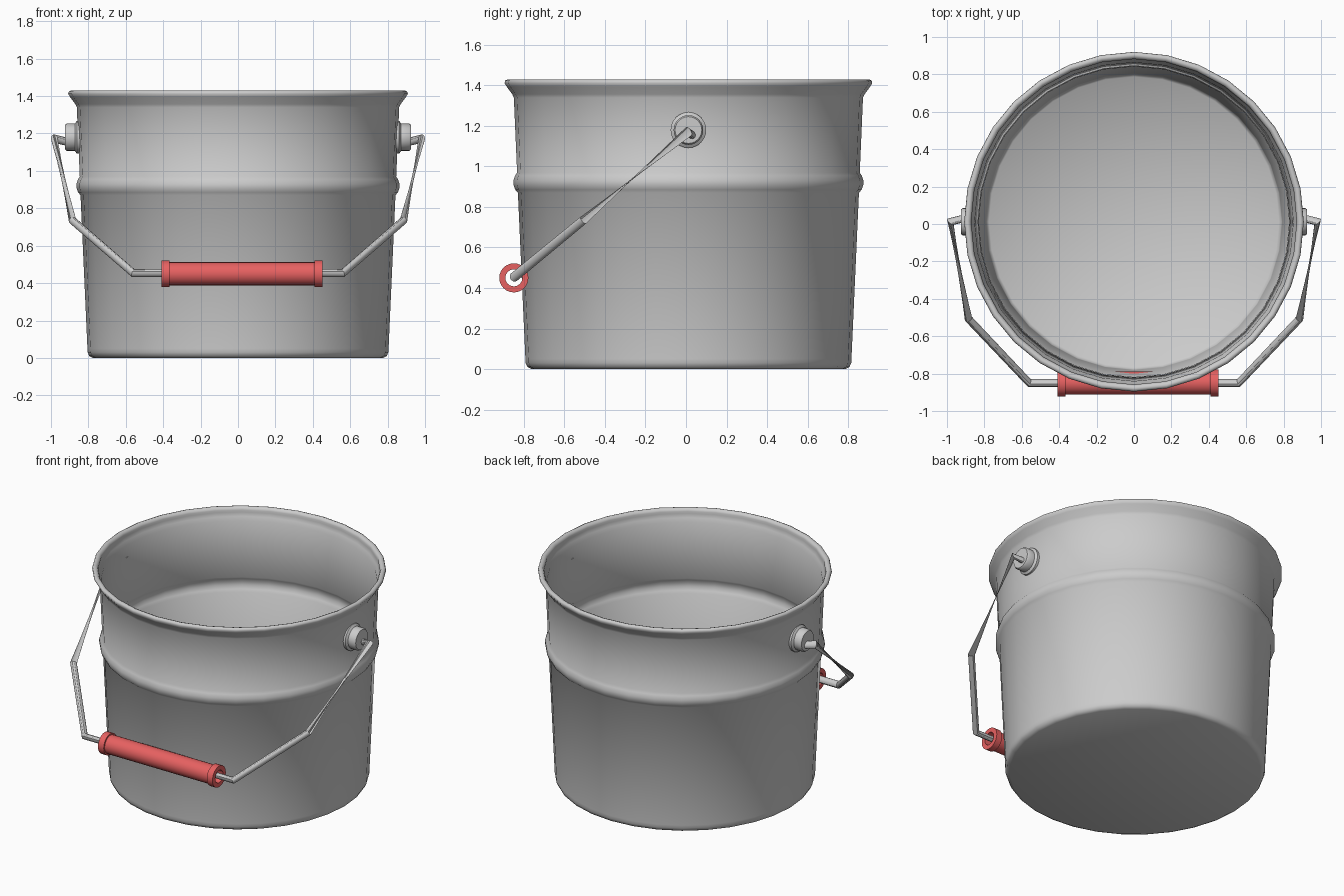
import bpy, bmesh, math
from mathutils import Matrix, Vector

if "Cube" in bpy.data.objects:
    bpy.data.objects.remove(bpy.data.objects["Cube"])

CY = 0.012      # bucket axis
PIVOT_Z = 1.18  # handle pivot height


def lathe(name, profile, segs, matrix, closed=False, mat=None, angle=35):
    """Spin (radius, height) points about local z, then place with matrix."""
    bm = bmesh.new()
    rings = []
    for r, h in profile:
        if r == 0:
            rings.append([bm.verts.new((0, 0, h))] * segs)
        else:
            rings.append([bm.verts.new((r * math.cos(math.tau * i / segs),
                                        r * math.sin(math.tau * i / segs), h))
                          for i in range(segs)])
    if closed:
        rings.append(rings[0])
    for a, b in zip(rings, rings[1:]):
        for i in range(segs):
            j = (i + 1) % segs
            bm.faces.new(list(dict.fromkeys((a[i], a[j], b[j], b[i]))))
    bmesh.ops.recalc_face_normals(bm, faces=bm.faces)
    bm.transform(matrix)
    if matrix.determinant() < 0:
        bmesh.ops.reverse_faces(bm, faces=bm.faces)
    me = bpy.data.meshes.new(name)
    bm.to_mesh(me)
    bm.free()
    ob = bpy.data.objects.new(name, me)
    bpy.context.collection.objects.link(ob)
    if mat:
        me.materials.append(mat)
    bpy.ops.object.select_all(action='DESELECT')
    bpy.context.view_layer.objects.active = ob
    ob.select_set(True)
    bpy.ops.object.shade_smooth_by_angle(angle=math.radians(angle))
    return ob


# Bucket shell: outside wall, rolled rim, then back down the inside
outer = [(0, 0), (0.775, 0), (0.795, 0.01), (0.804, 0.03), (0.805, 0.05),
         (0.842, 0.87), (0.855, 0.885), (0.864, 0.91), (0.864, 0.93),
         (0.856, 0.955), (0.846, 0.97), (0.862, 1.34), (0.870, 1.357),
         (0.898, 1.395), (0.908, 1.412), (0.904, 1.425), (0.892, 1.43)]
inner = [(0.878, 1.425), (0.870, 1.41), (0.872, 1.395), (0.864, 1.37),
         (0.852, 1.345), (0.834, 0.97), (0.844, 0.955), (0.852, 0.93),
         (0.852, 0.91), (0.843, 0.885), (0.830, 0.87), (0.793, 0.05),
         (0.790, 0.03), (0.775, 0.015), (0, 0.015)]
lathe("bucket", outer + inner, 32, Matrix.Translation((0, CY, 0)), angle=60)

# Handle mounts on both sides
hub = [(0, 0.845), (0.088, 0.845), (0.088, 0.862), (0.073, 0.872), (0.073, 0.915),
       (0.066, 0.925), (0, 0.925)]
for side, s in (("right", 1), ("left", -1)):
    m = (Matrix.Translation((0, CY, PIVOT_Z))
         @ Matrix.Rotation(s * math.pi / 2, 4, 'Y'))
    lathe("handle_mount_" + side, hub, 24, m, angle=40)

# Bent wire handle
half = [(0.90, 0.032, 1.152), (0.982, 0.012, 1.172),
        (0.885, -0.507, 0.735), (0.56, -0.85, 0.453)]
path = half + [(-x, y, z) for x, y, z in reversed(half)]
segs, wr = 12, 0.021
bm = bmesh.new()
pts = [Vector(p) for p in path]
rings = []
plane_n = Vector((0, 0.73, -0.862)).cross(Vector((1, 0, 0))).normalized()
for i, p in enumerate(pts):
    d_in = (p - pts[i - 1]).normalized() if i else (pts[1] - p).normalized()
    d_out = (pts[i + 1] - p).normalized() if i < len(pts) - 1 else d_in
    t = (d_in + d_out).normalized()
    u = t.cross(plane_n).normalized()
    v = u.cross(t).normalized()
    miter = min(1.25, 1 / max(0.3, t.dot(d_in)))
    rings.append([bm.verts.new(p + wr * (u * miter * math.cos(math.tau * k / segs)
                                         + v * math.sin(math.tau * k / segs)))
                  for k in range(segs)])
for a, b in zip(rings, rings[1:]):
    for k in range(segs):
        j = (k + 1) % segs
        bm.faces.new((a[k], a[j], b[j], b[k]))
bm.faces.new(rings[0])
bm.faces.new(rings[-1])
bmesh.ops.recalc_face_normals(bm, faces=bm.faces)
me = bpy.data.meshes.new("wire_handle")
bm.to_mesh(me)
bm.free()
wire = bpy.data.objects.new("wire_handle", me)
bpy.context.collection.objects.link(wire)
bpy.ops.object.select_all(action='DESELECT')
bpy.context.view_layer.objects.active = wire
wire.select_set(True)
bpy.ops.object.shade_smooth_by_angle(angle=math.radians(32))

# Red hollow grip with end collars
red = bpy.data.materials.new("red_grip")
red.diffuse_color = (0.8, 0.12, 0.12, 1)
red.use_nodes = True
red.node_tree.nodes["Principled BSDF"].inputs["Base Color"].default_value = red.diffuse_color
x0, x1, c = -0.41, 0.453, 0.043
grip = [(0.042, x0), (0.072, x0), (0.072, x0 + c), (0.062, x0 + c),
        (0.062, x1 - c), (0.072, x1 - c), (0.072, x1), (0.042, x1)]
lathe("grip", grip, 24, Matrix.Translation((0, -0.85, 0.45))
      @ Matrix.Rotation(math.pi / 2, 4, 'Y'), closed=True, mat=red)
